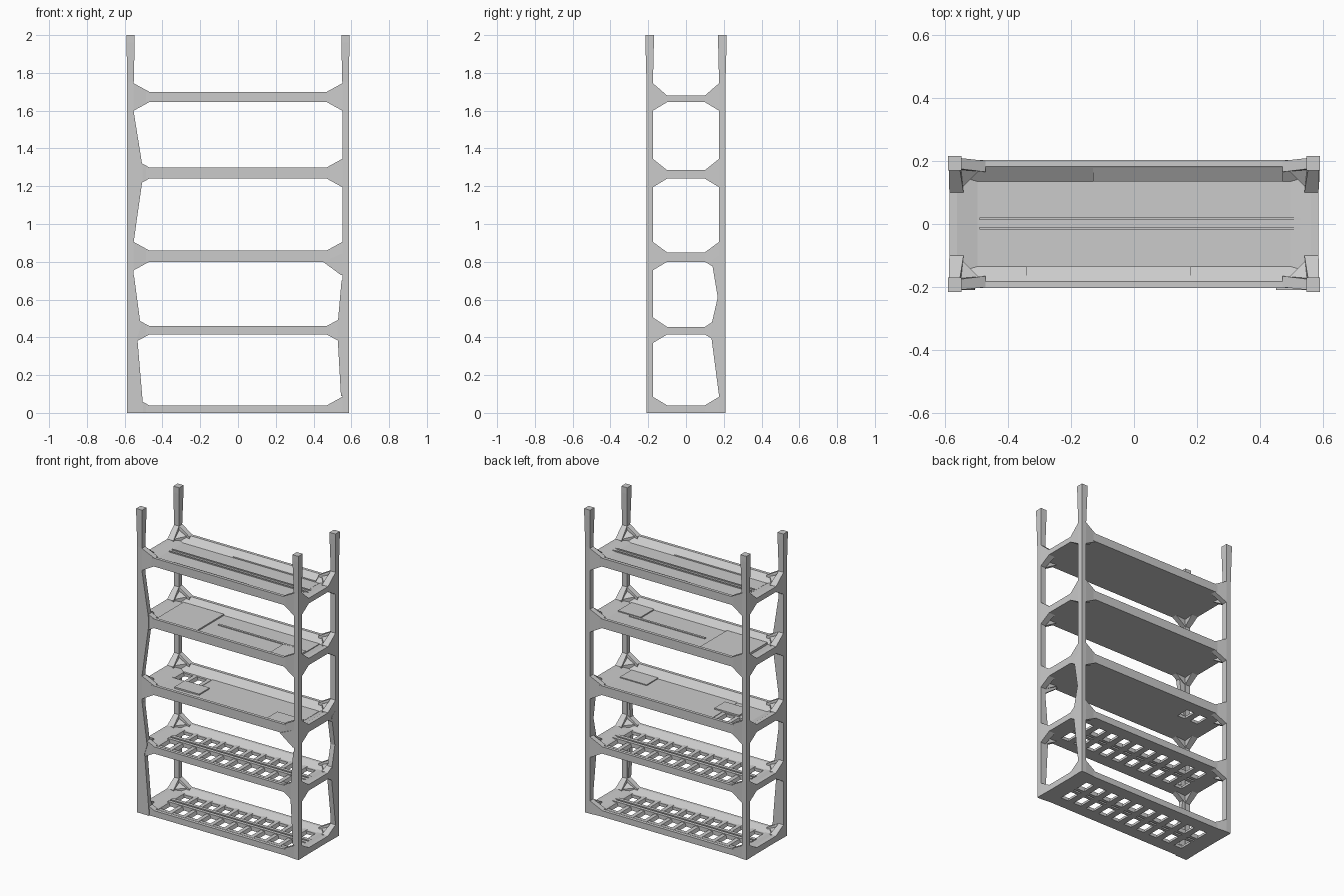
import bpy, bmesh, math
from itertools import product

if "Cube" in bpy.data.objects:
    bpy.data.objects.remove(bpy.data.objects["Cube"])


def part(name, solids):
    """One object made of convex solids, each given as a list of points."""
    bm = bmesh.new()
    for pts in solids:
        verts = [bm.verts.new(p) for p in pts]
        res = bmesh.ops.convex_hull(bm, input=verts)
        junk = {v for v in res["geom_interior"] + res["geom_unused"]
                if isinstance(v, bmesh.types.BMVert)}
        bmesh.ops.delete(bm, geom=list(junk), context='VERTS')
    bmesh.ops.dissolve_limit(bm, angle_limit=math.radians(1),
                             verts=bm.verts[:], edges=bm.edges[:])
    bmesh.ops.recalc_face_normals(bm, faces=bm.faces[:])
    me = bpy.data.meshes.new(name)
    bm.to_mesh(me)
    bm.free()
    ob = bpy.data.objects.new(name, me)
    bpy.context.collection.objects.link(ob)
    return ob


def box(x0, x1, y0, y1, z0, z1):
    return list(product((x0, x1), (y0, y1), (z0, z1)))


def ring(sx, sy, x0, x1, y0, y1, z):
    """Horizontal rectangle in the corner given by the signs."""
    return [(sx * x, sy * y, z) for x in (x0, x1) for y in (y0, y1)]


# shelf bottoms, long rail tops, end rail tops
SHELVES = [(0, .04, .04), (.415, .46, .455), (.80, .86, .85),
           (1.24, 1.30, 1.285), (1.645, 1.70, 1.68)]
NAMES = ["bottom", "second", "third", "fourth", "top"]
CORNERS = [(-1, -1, "front_left"), (1, -1, "front_right"),
           (-1, 1, "back_left"), (1, 1, "back_right")]
IX, IY, OX, OY = .552, .175, .587, .209

# corner posts with flared heads and gussets at every shelf
for sx, sy, label in CORNERS:
    sol = [ring(sx, sy, IX, OX, IY, OY, 0) + ring(sx, sy, IX, OX, IY, OY, 1.98),
           ring(sx, sy, IX, OX, IY, OY, 1.75) + ring(sx, sy, .547, .59, .17, .215, 1.96)
           + ring(sx, sy, .547, .59, .17, .215, 2)]
    for zb, zt, ze in SHELVES:
        lo = max(0, zb - .045)
        post = ring(sx, sy, IX, OX, IY, OY, lo) + ring(sx, sy, IX, OX, IY, OY, zt + .045)
        rail_x = [(sx * .47, sy * y, z) for y in (.165, .2) for z in (zb, zt)]
        rail_y = [(sx * x, sy * .10, z) for x in (.54, .585) for z in (zb, ze)]
        sol += [post + rail_x, post + rail_y]
        # sloping web inside the corner
        sol.append([(sx * .56, sy * .18, zt + .03), (sx * .56, sy * .18, zb),
                    (sx * .48, sy * .18, zb), (sx * .56, sy * .10, zb),
                    (sx * .48, sy * .18, zt), (sx * .56, sy * .10, ze)])
    part(label + "_post", sol)

# tapered stiffeners: (z, inner edge) profiles
part("front_left_stiffener", [
    [(x, y, z) for y in (-.209, -.178) for x, z in prof] for prof in (
        [(-.587, 1.60), (-.553, 1.60), (-.505, 1.30), (-.505, 1.24), (-.553, .90), (-.587, .90)],
        [(-.587, .73), (-.551, .73), (-.515, .46), (-.53, .41), (-.587, .41)],
        [(-.587, .42), (-.535, .42), (-.503, .04), (-.503, 0), (-.587, 0)])])
part("back_right_stiffener", [
    [(x, y, z) for x in (.555, .587) for y, z in prof] for prof in (
        [(.209, .86), (.135, .81), (.17, .60), (.209, .60)],
        [(.209, .62), (.17, .62), (.133, .46), (.133, .41), (.175, .09), (.209, .09)])])
part("front_right_stiffener", [
    [(x, y, z) for y in (-.209, -.178) for x, z in prof] for prof in (
        [(.587, .86), (.45, .80), (.545, .73), (.587, .73)],
        [(.587, .70), (.548, .70), (.527, .46), (.527, .41), (.545, .09), (.587, .09)])])

# shelf frames: rails with a sloped inner side, and end rails
for name, (zb, zt, ze) in zip(NAMES, SHELVES):
    sol = []
    for s in (-1, 1):
        sec = [(.202, zb), (.202, zt), (.182, zt), (.135, zb + .02), (.135, zb)]
        sol.append([(x, s * y, z) for x in (-.56, .56) for y, z in sec])
        end = [(.585, zb), (.585, ze), (.56, ze), (.49, zb + .018), (.49, zb)]
        sol.append([(s * x, y, z) for y in (-.18, .18) for x, z in end])
    part(name + "_shelf_frame", sol)

XE, YE, COLS = .495, .14, 10
PITCH = 2 * XE / COLS


def slats(zb, cols, y0, y1):
    """Cross slats at the column borders, wider at the foot than at the top."""
    out = []
    for i in cols:
        x = -XE + i * PITCH
        out.append([(x + d, y, z) for y in (y0, y1) for d, z in
                    ((-.021, zb), (.021, zb), (-.013, zb + .022), (.013, zb + .022))])
    return out


# open grid decks on the two lower shelves
for name, (zb, zt, ze) in zip(NAMES[:2], SHELVES[:2]):
    sol = slats(zb, range(COLS + 1), -YE, YE)
    for y in (-.017, .017):
        sol.append(box(-XE, XE + .04, y - .011, y + .011, zb, zb + .028))
    for s in (-1, 1):
        sol.append(box(-XE, XE, s * .12, s * .14, zb, zb + .02))
    part(name + "_shelf_grid", sol)

# third deck: solid with a few openings near the back left
zb = SHELVES[2][0]
part("third_shelf_deck",
     [box(-.28, XE, -YE, YE, zb, zb + .022), box(-XE, -.28, -YE, .03, zb, zb + .02),
      box(-XE, -.28, .12, YE, zb, zb + .02), box(-.40, -.22, -.09, .02, zb + .01, zb + .03),
      box(.30, XE, -YE, -.02, zb, zb + .028)]
     + slats(zb, range(0, 3), .03, .13))

# fourth deck: solid with slightly raised panels
zb = SHELVES[3][0]
part("fourth_shelf_deck",
     [box(-XE, XE, -YE, YE, zb, zb + .025), box(-XE, -.20, -YE, YE, zb + .01, zb + .034),
      box(-.15, .40, .005, .02, zb + .01, zb + .03),
      box(.33, XE, -YE, 0, zb + .01, zb + .032)])

# top deck: solid with two long ribs and edge plates
zb = SHELVES[4][0]
part("top_shelf_deck",
     [box(-XE, XE, -YE, YE, zb, zb + .02)]
     + [box(-.49, .54, y - .004, y + .004, zb + .01, zb + .027) for y in (-.014, .017)]
     + [[(x, s * y, z) for x in xs for y, z in
         ((.135, zb + .02), (.135, zb + .028), (.178, zb + .055), (.178, zb + .02))]
        for s, xs in ((-1, (-.34, .18)), (1, (-.13, .47)))])
